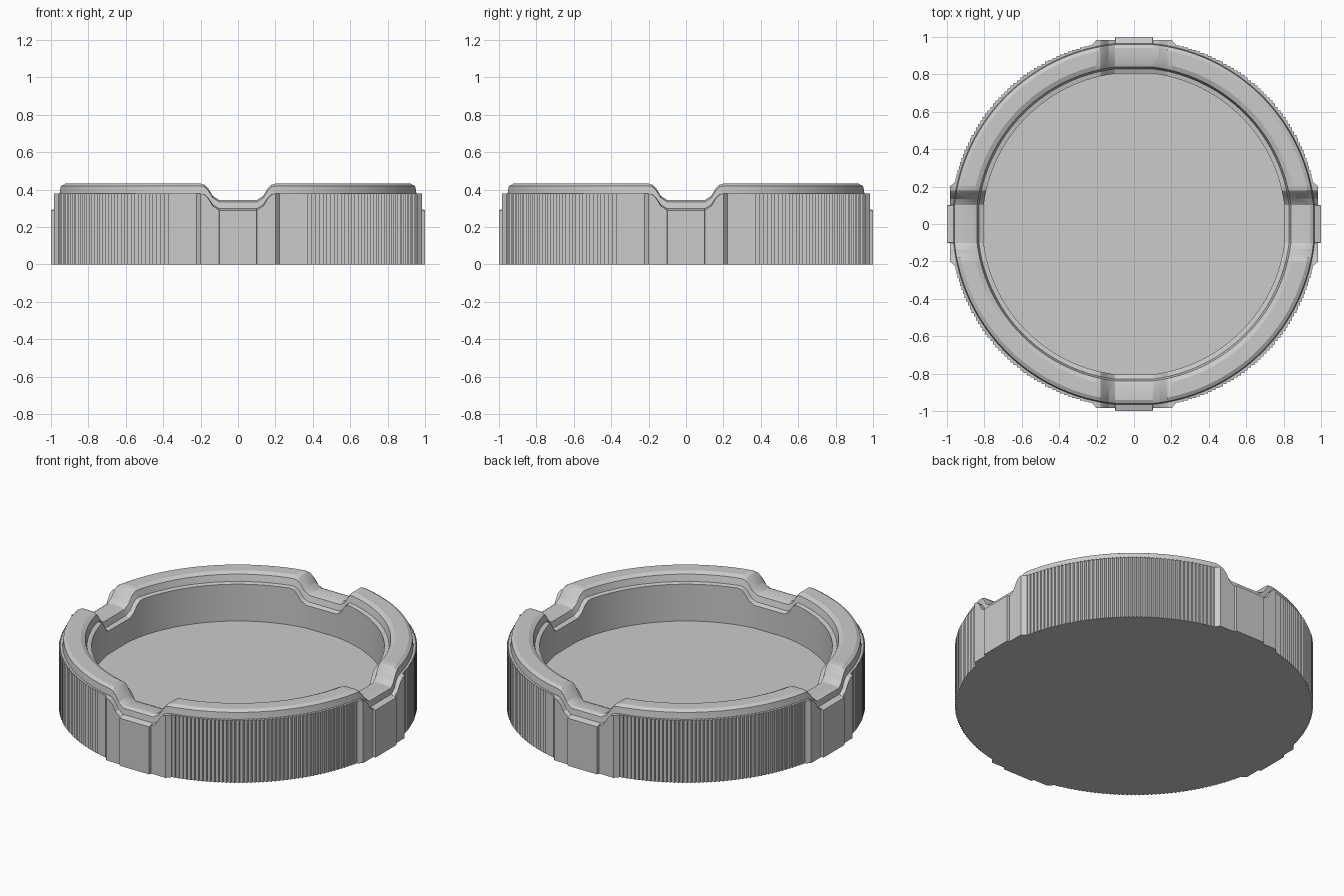
import bpy, bmesh, math

cube = bpy.data.objects.get("Cube")
if cube:
    bpy.data.objects.remove(cube, do_unlink=True)

mat = bpy.data.materials.new("plain_grey")
mat.use_nodes = True
grey = (0.6, 0.6, 0.6, 1)
mat.diffuse_color = grey
mat.node_tree.nodes["Principled BSDF"].inputs["Base Color"].default_value = grey

RIBS = 50          # stair-step ribs per quarter
WALL = 0.98        # radius of the ribbed wall
NOTCH_END = 0.2    # half width of a rest notch

# Cross-section rings: radius, height, height inside a notch
PROFILE = [
    (WALL, 0, 0), (WALL, 0.38, 0.29),
    (0.97, 0.38, 0.30), (0.965, 0.42, 0.335), (0.945, 0.432, 0.345),
    (0.87, 0.432, 0.345), (0.845, 0.42, 0.335), (0.835, 0.38, 0.30),
    (0.81, 0.375, 0.29), (0.81, 0.15, 0.15),
]
# Notch columns: sideways offset and depth fraction
HALF_NOTCH = [(0.1, 1), (0.102, 1), (0.135, 0.75), (0.16, 0.28), (0.18, 0.06), (NOTCH_END, 0)]
NOTCH = [(-t, d) for t, d in reversed(HALF_NOTCH)] + HALF_NOTCH


def quarter_ring(r, z, z_notch, ribbed):
    """Points of one ring from the +x notch up to the +y notch."""
    pts = []
    for t, depth in NOTCH:
        x = math.sqrt(r * r - t * t)
        if ribbed:                      # flat plate with a raised centre
            x = 1.0 if abs(t) <= 0.1 else 0.985
        pts.append((x, t, z + (z_notch - z) * depth))
    start = math.asin(NOTCH_END / r)
    step = (math.pi / 2 - 2 * start) / RIBS
    for i in range(RIBS):
        a, b = start + i * step, start + (i + 1) * step
        mid = (a + b) / 2
        if ribbed:                      # square stair step
            pts.append((r * math.cos(a), r * math.sin(b), z))
        else:
            pts.append((r * math.cos(mid), r * math.sin(mid), z))
        if i < RIBS - 1:
            pts.append((r * math.cos(b), r * math.sin(b), z))
    return pts


# Dish body: rings joined from the base, over the rim, down to the floor
bm = bmesh.new()
rings = []
for index, (r, z, zn) in enumerate(PROFILE):
    quarter = quarter_ring(r, z, zn, index < 2)
    ring = []
    for q in range(4):
        c, s = [(1, 0), (0, 1), (-1, 0), (0, -1)][q]
        ring += [bm.verts.new((x * c - y * s, x * s + y * c, h)) for x, y, h in quarter]
    rings.append(ring)
for lower, upper in zip(rings, rings[1:]):
    n = len(lower)
    for i in range(n):
        j = (i + 1) % n
        bm.faces.new((lower[i], lower[j], upper[j], upper[i]))
bm.faces.new(list(reversed(rings[0])))   # underside
bm.faces.new(rings[-1])                  # floor of the bowl

mesh = bpy.data.meshes.new("round_dish")
bm.to_mesh(mesh)
bm.free()
mesh.materials.append(mat)
dish = bpy.data.objects.new("round_dish", mesh)
bpy.context.collection.objects.link(dish)

# Soft rim, crisp ribs
bpy.context.view_layer.objects.active = dish
dish.select_set(True)
bpy.ops.object.shade_smooth_by_angle(angle=math.radians(25))
